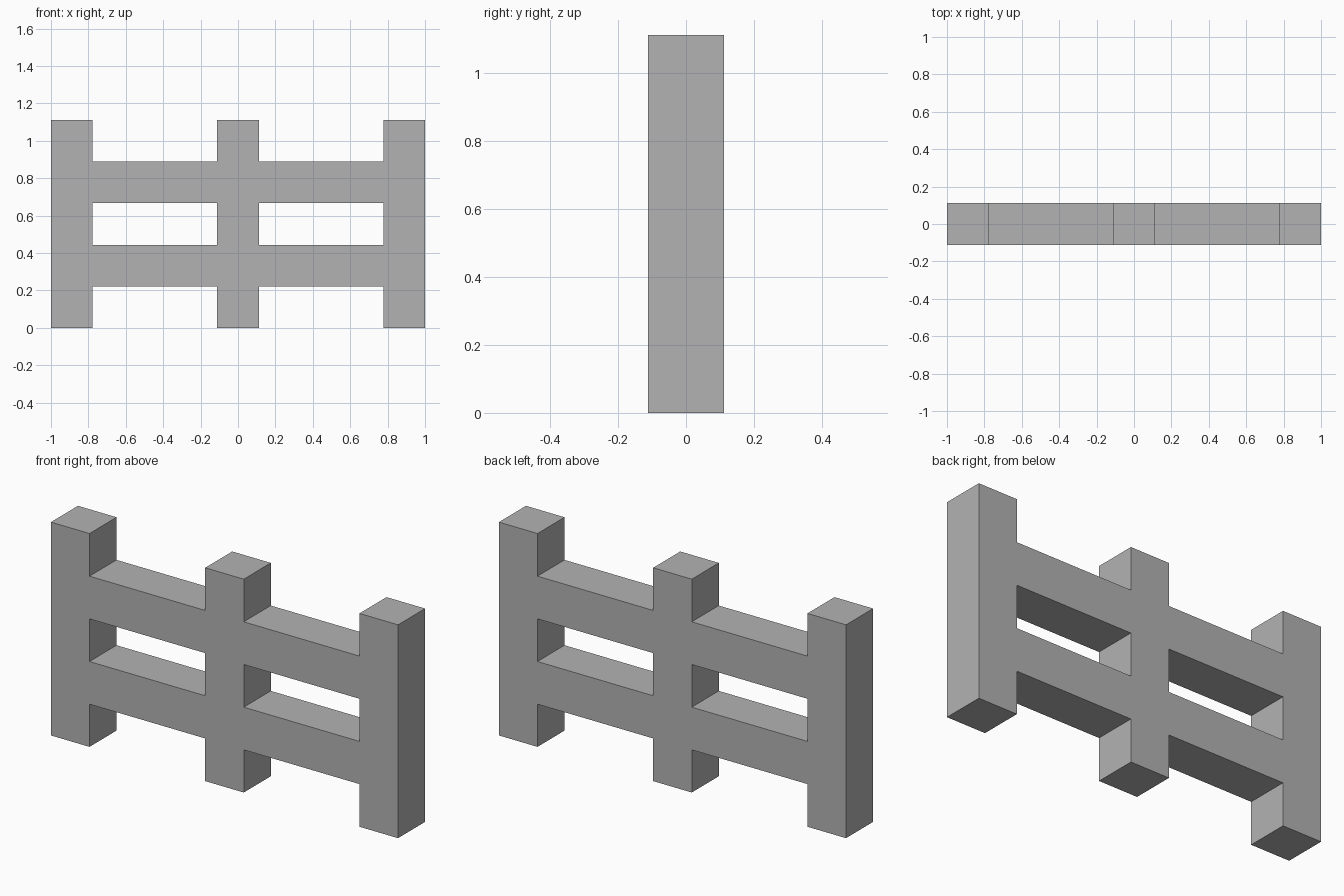
import bpy

cube = bpy.data.objects.get("Cube")
if cube:
    bpy.data.objects.remove(cube, do_unlink=True)

# Timber thickness: the whole fence is nine timbers wide and five high
T = 2 / 9

grey = bpy.data.materials.new("plain_grey")
grey.use_nodes = True
colour = (0.45, 0.45, 0.45, 1)
grey.diffuse_color = colour
grey.node_tree.nodes["Principled BSDF"].inputs["Base Color"].default_value = colour


def beam(name, x, z, width, height):
    """Square-cut timber centred at x, with its underside at z."""
    bpy.ops.mesh.primitive_cube_add(size=1, location=(x, 0, z + height / 2))
    obj = bpy.context.object
    obj.name = name
    obj.scale = (width, T, height)
    bpy.ops.object.transform_apply(location=False, rotation=False, scale=True)
    obj.data.materials.append(grey)
    return obj


# Upright posts
for name, side in (("right", -1), ("middle", 0), ("left", 1)):
    beam(name + "_post", side * 4 * T, 0, T, 5 * T)

# Rails fitted flush between the posts
for name, side in (("right", -1), ("left", 1)):
    for level, row in (("lower", 1), ("upper", 3)):
        beam(f"{name}_{level}_rail", side * 2 * T, row * T, 3 * T, T)
